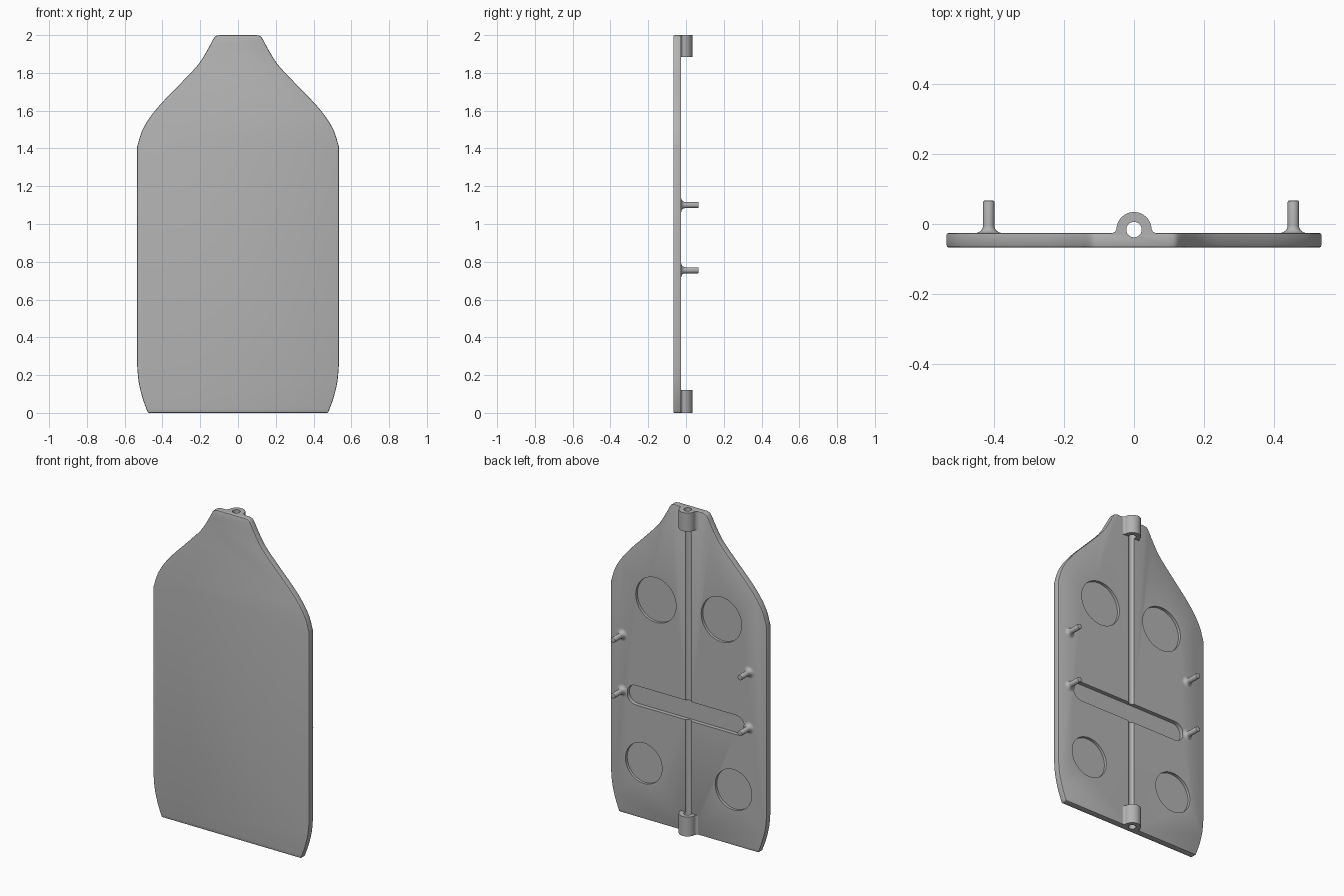
import bpy, bmesh
from math import sin, cos, pi, atan2, sqrt
from mathutils import Vector

if "Cube" in bpy.data.objects:
    bpy.data.objects.remove(bpy.data.objects["Cube"], do_unlink=True)

FRONT, BACK, TIP = -0.067, -0.0255, 0.067
BORE_Y, BORE_R, HUB_R, FILLET = -0.016, 0.022, 0.05, 0.014

grey = bpy.data.materials.new("plain grey")
grey.use_nodes = True
colour = (0.45, 0.45, 0.45, 1)
grey.diffuse_color = colour
grey.node_tree.nodes["Principled BSDF"].inputs["Base Color"].default_value = colour


def extrude(name, points, direction):
    """Solid made by sweeping a closed loop of 3D points along a vector."""
    bm = bmesh.new()
    face = bm.faces.new([bm.verts.new(p) for p in points])
    result = bmesh.ops.extrude_face_region(bm, geom=[face])
    moved = [v for v in result["geom"] if isinstance(v, bmesh.types.BMVert)]
    bmesh.ops.translate(bm, verts=moved, vec=direction)
    bmesh.ops.recalc_face_normals(bm, faces=bm.faces)
    mesh = bpy.data.meshes.new(name)
    bm.to_mesh(mesh)
    bm.free()
    obj = bpy.data.objects.new(name, mesh)
    bpy.context.collection.objects.link(obj)
    mesh.materials.append(grey)
    return obj


def bake(obj):
    """Replace the mesh with its modified result."""
    graph = bpy.context.evaluated_depsgraph_get()
    mesh = bpy.data.meshes.new_from_object(obj.evaluated_get(graph))
    obj.modifiers.clear()
    obj.data = mesh


def cut(obj, cutters):
    for cutter in cutters:
        cutter.hide_render = True
        mod = obj.modifiers.new("cut", "BOOLEAN")
        mod.operation, mod.solver, mod.object = "DIFFERENCE", "EXACT", cutter
    bake(obj)


def smooth(obj, angle=0.6):
    bpy.ops.object.select_all(action="DESELECT")
    obj.select_set(True)
    bpy.context.view_layer.objects.active = obj
    bpy.ops.object.shade_smooth_by_angle(angle=angle)


def arc(cx, cy, r, start, end, steps):
    return [(cx + r * cos(start + (end - start) * i / steps),
             cy + r * sin(start + (end - start) * i / steps)) for i in range(steps + 1)]


def spline(points, steps=6):
    """Smooth curve through the given points."""
    pts = [Vector(p) for p in points]
    pts = [2 * pts[0] - pts[1]] + pts + [2 * pts[-1] - pts[-2]]
    out = []
    for a, b, c, d in zip(pts, pts[1:], pts[2:], pts[3:]):
        for i in range(steps):
            t = i / steps
            out.append(0.5 * (2 * b + (c - a) * t + (2 * a - 5 * b + 4 * c - d) * t * t
                              + (3 * b - a - 3 * c + d) * t ** 3))
    return out + [pts[-2]]


# Plate outline: lower corner curve, straight side, shoulder and neck
lower = spline([(0.477, 0), (0.506, 0.08), (0.526, 0.165), (0.534, 0.25)], 4)
upper = spline([(0.534, 1.41), (0.507, 1.495), (0.462, 1.57), (0.4, 1.645), (0.3, 1.748),
                (0.21, 1.845), (0.16, 1.925), (0.133, 1.975), (0.118, 1.994), (0.098, 2.0)], 4)
side = [tuple(p) for p in lower + upper]
outline = side + [(-x, z) for x, z in reversed(side)]
plate = extrude("plate", [(x, FRONT, z) for x, z in outline], (0, BACK - FRONT, 0))
bevel = plate.modifiers.new("soft edge", "BEVEL")
bevel.width, bevel.segments, bevel.limit_method = 0.006, 2, "ANGLE"
bevel.angle_limit = 1.2
bake(plate)

# Central bore, round pockets and cross slot cut into the back
bore = extrude("bore_cutter", [(x, y, -0.1) for x, y in arc(0, BORE_Y, BORE_R, 0, 2 * pi, 32)[:-1]],
               (0, 0, 2.2))
pockets = []
for x, z, r in [(0.224, 1.375, 0.138), (0.307, 0.344, 0.125)]:
    for s in (-1, 1):
        ring = arc(s * x, z, r, 0, 2 * pi, 64)[:-1]
        pockets.append(extrude("pocket_cutter", [(a, BACK - 0.017, b) for a, b in ring], (0, 0.1, 0)))
slot = arc(0.362, 0.75, 0.06, -pi / 2, pi / 2, 16) + arc(-0.322, 0.75, 0.06, pi / 2, 3 * pi / 2, 16)
pockets.append(extrude("slot_cutter", [(x, BACK - 0.025, z) for x, z in slot], (0, 0.1, 0)))
cut(plate, [bore] + pockets)
smooth(plate)

# Bored hubs at both ends, blended into the plate
lift = BACK + FILLET - BORE_Y
foot = sqrt((HUB_R + FILLET) ** 2 - lift ** 2)
tilt = atan2(lift, foot)
profile = ([(foot, BACK - 0.012)]
           + arc(foot, BACK + FILLET, FILLET, 3 * pi / 2, pi + tilt, 6)
           + arc(0, BORE_Y, HUB_R, tilt, pi - tilt, 32)[1:-1]
           + arc(-foot, BACK + FILLET, FILLET, -tilt, -pi / 2, 6)
           + [(-foot, BACK - 0.012)])
for name, z, height in [("lower_hub", 0, 0.12), ("upper_hub", 1.885, 0.115)]:
    hub = extrude(name, [(x, y, z) for x, y in profile], (0, 0, height))
    cut(hub, [bore])
    smooth(hub)

# Flared pins
flare = arc(0.038, 0.022, 0.022, -pi / 2, -pi, 6)
pin_profile = flare + [(0.016, TIP - BACK - 0.004), (0.0148, TIP - BACK - 0.001),
                       (0.012, TIP - BACK)]


def pin(name, x, z):
    bm = bmesh.new()
    steps = 24
    rings = [[bm.verts.new((x + r * cos(2 * pi * i / steps), BACK + h, z + r * sin(2 * pi * i / steps)))
              for i in range(steps)] for r, h in pin_profile]
    for a, b in zip(rings, rings[1:]):
        for i in range(steps):
            j = (i + 1) % steps
            bm.faces.new((a[i], a[j], b[j], b[i]))
    bm.faces.new(rings[0])
    bm.faces.new(rings[-1])
    bmesh.ops.recalc_face_normals(bm, faces=bm.faces)
    mesh = bpy.data.meshes.new(name)
    bm.to_mesh(mesh)
    bm.free()
    mesh.materials.append(grey)
    obj = bpy.data.objects.new(name, mesh)
    bpy.context.collection.objects.link(obj)
    smooth(obj)


for level, z in [("upper", 1.1), ("lower", 0.755)]:
    pin(level + "_left_pin", 0.454, z)
    pin(level + "_right_pin", -0.414, z)

# Remove the cutters
for cutter in [bore] + pockets:
    bpy.data.objects.remove(cutter, do_unlink=True)
